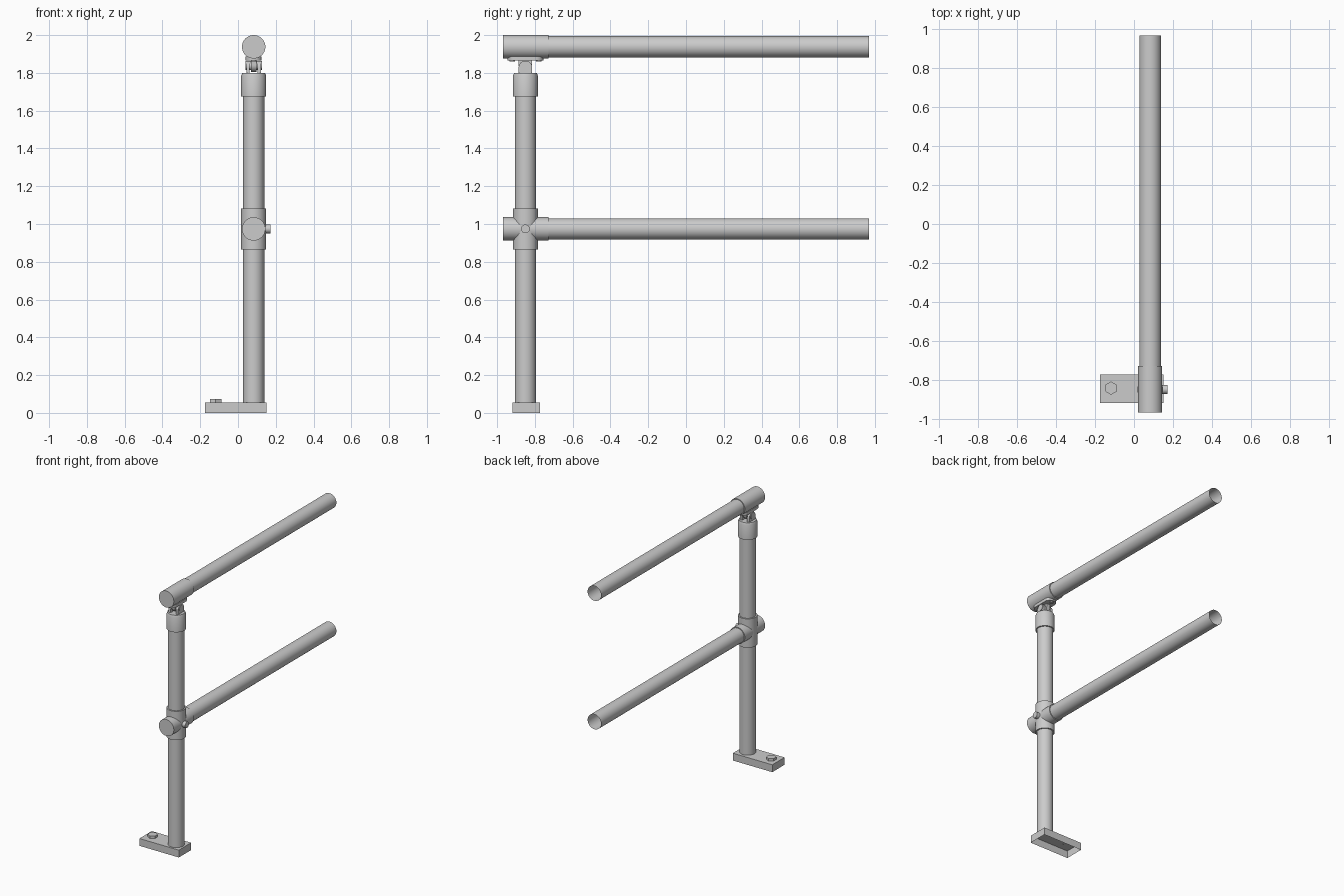
import bpy, bmesh, math
from mathutils import Matrix, Vector

if "Cube" in bpy.data.objects:
    bpy.data.objects.remove(bpy.data.objects["Cube"])

PX, PY = 0.083, -0.85          # post axis
TOP_Z, MID_Z = 1.938, 0.974    # rail heights
ROT = {'Z': Matrix.Identity(4),
       'Y': Matrix.Rotation(-math.pi / 2, 4, 'X'),
       'X': Matrix.Rotation(math.pi / 2, 4, 'Y')}


def finish(name, bm, smooth=True):
    bmesh.ops.remove_doubles(bm, verts=bm.verts, dist=1e-5)
    bmesh.ops.recalc_face_normals(bm, faces=bm.faces)
    me = bpy.data.meshes.new(name)
    bm.to_mesh(me)
    bm.free()
    ob = bpy.data.objects.new(name, me)
    bpy.context.collection.objects.link(ob)
    if smooth:
        bpy.ops.object.select_all(action='DESELECT')
        ob.select_set(True)
        bpy.context.view_layer.objects.active = ob
        bpy.ops.object.shade_smooth_by_angle(angle=math.radians(30))
    return ob


def revolve(name, profile, origin, axis='Z', sides=40, smooth=True, turn=0.0):
    """Spin (radius, distance) points around an axis through origin."""
    bm = bmesh.new()
    rings = []
    for r, h in profile:
        rings.append([bm.verts.new((r * math.cos(turn + math.tau * i / sides),
                                    r * math.sin(turn + math.tau * i / sides), h))
                      for i in range(sides)] if r > 0 else [bm.verts.new((0, 0, h))])
    for a, b in zip(rings, rings[1:]):
        for i in range(sides):
            j = (i + 1) % sides
            if len(a) == 1:
                bm.faces.new((a[0], b[j], b[i]))
            elif len(b) == 1:
                bm.faces.new((a[i], a[j], b[0]))
            else:
                bm.faces.new((a[i], a[j], b[j], b[i]))
    bm.transform(Matrix.Translation(origin) @ ROT[axis])
    return finish(name, bm, smooth)


def extrude(name, points, vec):
    """Extrude a flat outline along a vector."""
    bm = bmesh.new()
    f = bm.faces.new([bm.verts.new(p) for p in points])
    new = bmesh.ops.extrude_face_region(bm, geom=[f], use_keep_orig=True)['geom']
    bmesh.ops.translate(bm, verts=[v for v in new if isinstance(v, bmesh.types.BMVert)],
                        vec=Vector(vec))
    return finish(name, bm)


# hollow base foot, open underneath
bm = bmesh.new()
bmesh.ops.create_cube(bm, size=1)
bm.transform(Matrix.Translation((-0.0115, -0.846, 0.0275)) @ Matrix.Diagonal((0.327, 0.146, 0.055, 1)))
bm.normal_update()
bmesh.ops.delete(bm, geom=[f for f in bm.faces if f.normal.z < -0.5], context='FACES_ONLY')
foot = finish("base_foot", bm, False)

# hexagonal anchor bolts (one is covered by the post)
for i, x in enumerate((-0.118, 0.09)):
    revolve(f"anchor_bolt_{i + 1}", [(0, 0.05), (0.034, 0.05), (0.034, 0.074), (0, 0.074)],
            (x, -0.843, 0), sides=6, smooth=False, turn=math.pi / 2)

# upright and its capped collar
revolve("post", [(0.056, 0.055), (0.056, 1.75)], (PX, PY, 0))
revolve("post_cap", [(0.056, 1.675), (0.066, 1.675), (0.066, 1.785), (0.06, 1.8), (0, 1.8)],
        (PX, PY, 0))

# rails, open at the back, each in a closed-front sleeve
for name, z in (("top", TOP_Z), ("middle", MID_Z)):
    revolve(name + "_rail", [(0.056, -0.96), (0.056, 0.968)], (PX, 0, z), 'Y')
    revolve(name + "_rail_sleeve", [(0, -0.968), (0.062, -0.968), (0.062, -0.728), (0.056, -0.728)],
            (PX, 0, z), 'Y')

# cross fitting on the post with a set screw
revolve("cross_fitting", [(0.056, -0.108), (0.066, -0.108), (0.066, 0.108), (0.056, 0.108)],
        (PX, PY, MID_Z))
revolve("set_screw", [(0.023, 0.05), (0.023, 0.089), (0, 0.089)], (PX, PY, MID_Z), 'X', 24)

# swivel joint: mounting plate with rounded ends
plate = []
for k in (0, 1):
    for i in range(13):
        a = math.pi * (i / 12 + k)
        plate.append((PX + 0.042 * math.cos(a),
                      PY + (0.053 if k == 0 else -0.053) + 0.042 * math.sin(a), 1.866))
extrude("swivel_plate", plate, (0, 0, 0.022))
for i, y in enumerate((-0.92, -0.78)):
    revolve(f"plate_screw_{i + 1}", [(0, 1.86), (0.014, 1.86), (0.014, 1.87)], (PX, y, 0), sides=16)


# swivel joint: fork lugs on the cap, tongue under the plate, pin through all
def lug(name, x, width, base, pivot, r):
    s = 1 if pivot > base else -1
    pts = [(x, PY + r, base)]
    pts += [(x, PY + r * math.cos(math.pi * i / 14), pivot + s * r * math.sin(math.pi * i / 14))
            for i in range(15)]
    pts.append((x, PY - r, base))
    extrude(name, pts, (width, 0, 0))


lug("fork_lug_left", PX - 0.039, 0.018, 1.795, 1.828, 0.036)
lug("fork_lug_right", PX + 0.021, 0.018, 1.795, 1.828, 0.036)
lug("swivel_tongue", PX - 0.014, 0.028, 1.87, 1.842, 0.036)
revolve("swivel_pin", [(0, -0.043), (0.024, -0.043), (0.024, 0.043), (0, 0.043)],
        (PX, PY, 1.838), 'X', 24)
